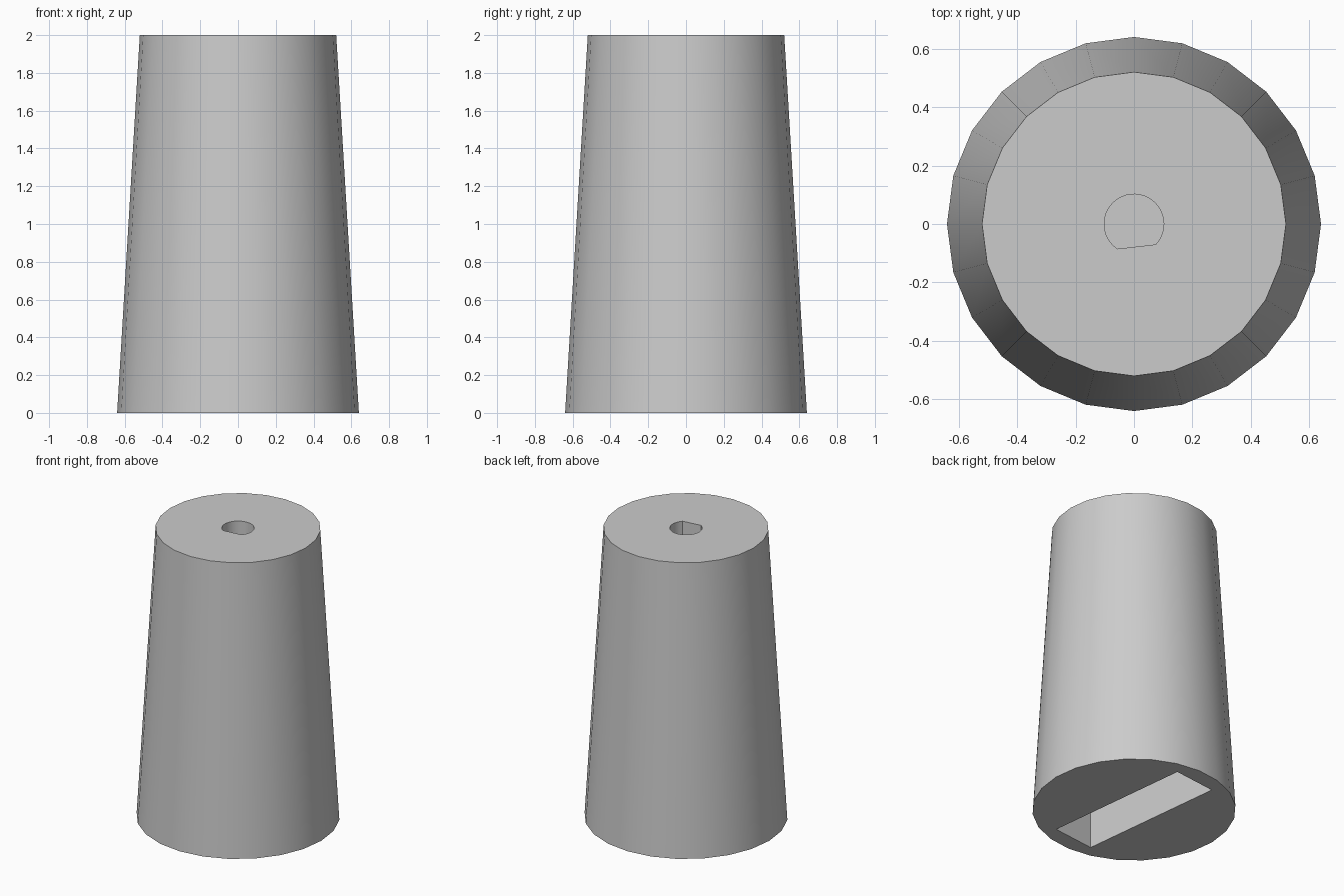
import bpy
import bmesh
from math import radians, cos, sin, acos, pi

cube = bpy.data.objects.get("Cube")
if cube:
    bpy.data.objects.remove(cube, do_unlink=True)

HEIGHT = 2.0
TILT = radians(6.5)          # shared turn of the socket and the slot

grey = bpy.data.materials.new("plain grey")
grey.use_nodes = True
grey.diffuse_color = (0.6, 0.6, 0.6, 1)
grey.node_tree.nodes["Principled BSDF"].inputs["Base Color"].default_value = grey.diffuse_color


def add_object(name, bm):
    bmesh.ops.recalc_face_normals(bm, faces=bm.faces)
    mesh = bpy.data.meshes.new(name)
    bm.to_mesh(mesh)
    bm.free()
    mesh.materials.append(grey)
    obj = bpy.data.objects.new(name, mesh)
    bpy.context.collection.objects.link(obj)
    return obj


def prism(name, outline, bottom, top):
    """Extrude an outline, turned by TILT, between two heights."""
    bm = bmesh.new()
    turn = [(x * cos(TILT) - y * sin(TILT), x * sin(TILT) + y * cos(TILT)) for x, y in outline]
    face = bm.faces.new([bm.verts.new((x, y, bottom)) for x, y in turn])
    ext = bmesh.ops.extrude_face_region(bm, geom=[face])["geom"]
    moved = [v for v in ext if isinstance(v, bmesh.types.BMVert)]
    bmesh.ops.translate(bm, verts=moved, vec=(0, 0, top - bottom))
    return add_object(name, bm)


# Tapered body
bm = bmesh.new()
bmesh.ops.create_cone(bm, cap_ends=True, segments=24, radius1=0.64, radius2=0.52, depth=HEIGHT)
bmesh.ops.translate(bm, verts=bm.verts, vec=(0, 0, HEIGHT / 2))
body = add_object("tapered_body", bm)

# D-shaped socket in the top: an arc closed by a flat on the front side
radius, flat, steps = 0.102, 0.078, 32
half = acos(flat / radius)
start, sweep = -pi / 2 + half, 2 * (pi - half)
arc = [(radius * cos(start + sweep * i / steps), radius * sin(start + sweep * i / steps))
       for i in range(steps + 1)]
socket = prism("socket_cutter", arc, HEIGHT - 0.6, HEIGHT + 0.1)

# Long slot in the underside
w, l = 0.157, 0.525
slot = prism("slot_cutter", [(-w, -l), (w, -l), (w, l), (-w, l)], -0.1, 0.8)

# Cut both openings
bpy.context.view_layer.objects.active = body
for cutter in (socket, slot):
    cutter.hide_render = True
    mod = body.modifiers.new(cutter.name, "BOOLEAN")
    mod.operation = "DIFFERENCE"
    mod.solver = "EXACT"
    mod.object = cutter
    bpy.ops.object.modifier_apply(modifier=mod.name)
    bpy.data.objects.remove(cutter, do_unlink=True)

bpy.ops.object.select_all(action="DESELECT")
body.select_set(True)
bpy.ops.object.shade_smooth_by_angle(angle=radians(30))
